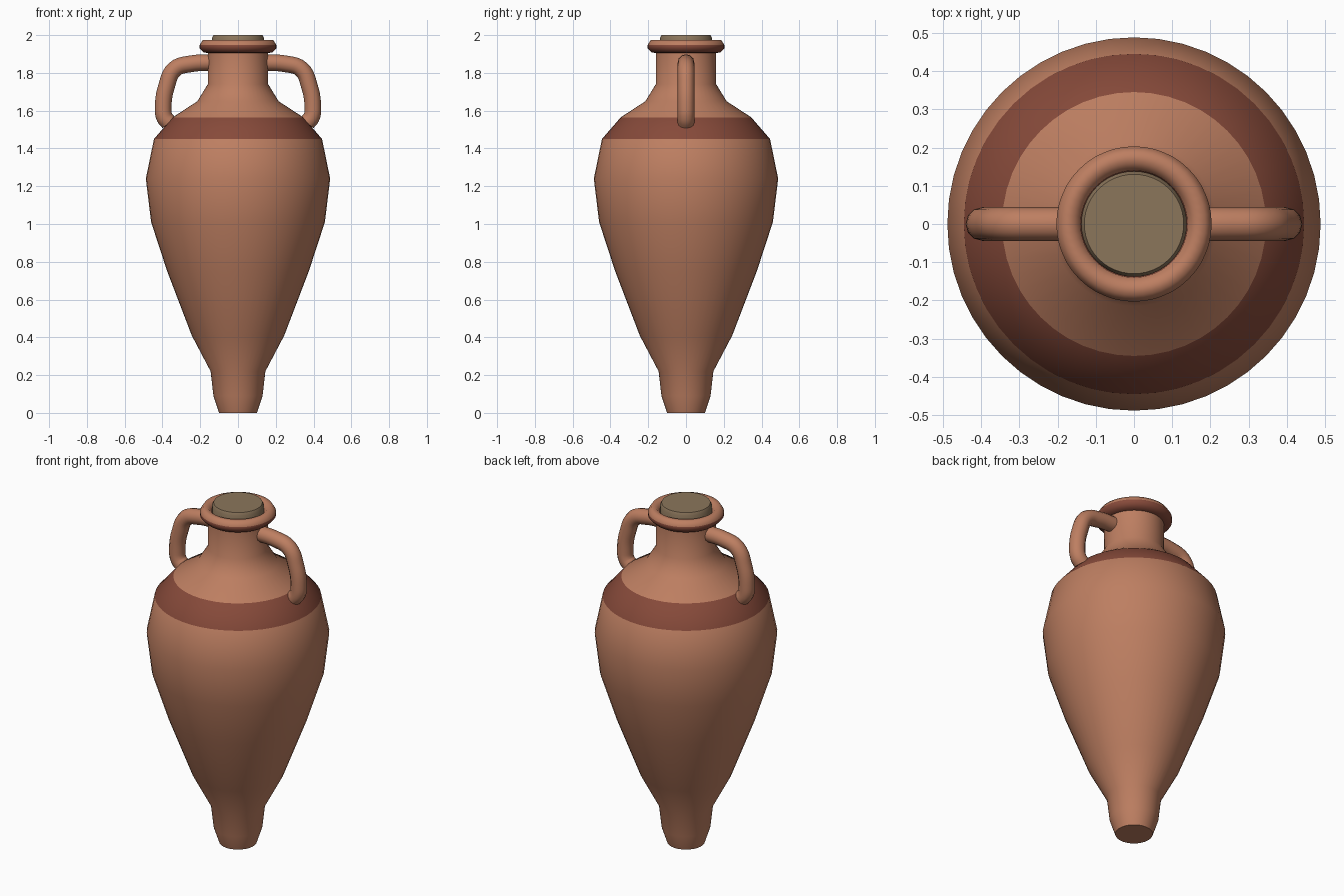
import bpy
import bmesh
import math
from mathutils import Vector

cube = bpy.data.objects.get("Cube")
if cube:
    bpy.data.objects.remove(cube, do_unlink=True)

SEGMENTS = 48


def material(name, color):
    mat = bpy.data.materials.new(name)
    mat.use_nodes = True
    mat.diffuse_color = (*color, 1)
    bsdf = mat.node_tree.nodes["Principled BSDF"]
    bsdf.inputs["Base Color"].default_value = (*color, 1)
    bsdf.inputs["Roughness"].default_value = 0.9
    return mat


clay = material("terracotta", (0.51, 0.21, 0.12))
paint = material("dark_red_slip", (0.24, 0.068, 0.042))
cork = material("stopper_cork", (0.26, 0.18, 0.105))


def finish(name, bm, mats, angle):
    mesh = bpy.data.meshes.new(name)
    bmesh.ops.recalc_face_normals(bm, faces=bm.faces)
    bm.to_mesh(mesh)
    bm.free()
    for mat in mats:
        mesh.materials.append(mat)
    obj = bpy.data.objects.new(name, mesh)
    bpy.context.collection.objects.link(obj)
    bpy.ops.object.select_all(action='DESELECT')
    obj.select_set(True)
    bpy.context.view_layer.objects.active = obj
    bpy.ops.object.shade_smooth_by_angle(angle=math.radians(angle))
    return obj


def lathe(name, profile, mats, painted=None, angle=40):
    """Spin an (r, z) profile round the z axis; painted(z) picks slot 1."""
    bm = bmesh.new()
    verts = [bm.verts.new((r, 0, z)) for r, z in profile]
    edges = [bm.edges.new(pair) for pair in zip(verts, verts[1:])]
    bmesh.ops.spin(bm, geom=verts + edges, cent=(0, 0, 0), axis=(0, 0, 1),
                   angle=math.tau, steps=SEGMENTS, use_duplicate=False)
    bmesh.ops.remove_doubles(bm, verts=bm.verts, dist=0.0005)
    if painted:
        for face in bm.faces:
            face.material_index = int(painted(face.calc_center_median().z))
    return finish(name, bm, mats, angle)


# Jar body, with a painted shoulder band
lathe("jar_body",
      [(0, 0), (0.10, 0), (0.13, 0.09), (0.145, 0.22), (0.245, 0.41),
       (0.375, 0.75), (0.46, 1.01), (0.488, 1.24), (0.445, 1.45),
       (0.345, 1.565), (0.215, 1.65), (0.16, 1.74), (0.16, 1.92)],
      [clay, paint], lambda z: 1.45 < z < 1.565, 50)

# Rolled lip, painted on its underside
lathe("rim",
      [(0.155, 1.905), (0.182, 1.908), (0.203, 1.93), (0.203, 1.948),
       (0.186, 1.975), (0.16, 1.975), (0.14, 1.955), (0.135, 1.92)],
      [clay, paint], lambda z: z < 1.948, 60)

# Stopper
lathe("stopper",
      [(0, 1.92), (0.138, 1.92), (0.138, 1.985), (0.13, 2), (0, 2)], [cork])


def handle(name, side):
    """Sweep a round section along a smooth path in the xz plane."""
    points = [(0.14, 1.855), (0.25, 1.848), (0.335, 1.82), (0.378, 1.73),
              (0.396, 1.62), (0.389, 1.565), (0.365, 1.535)]
    curve = bpy.data.curves.new(name, 'CURVE')
    curve.dimensions = '3D'
    curve.bevel_depth = 0.044
    curve.bevel_resolution = 4
    curve.resolution_u = 5
    curve.use_fill_caps = True
    spline = curve.splines.new('BEZIER')
    spline.bezier_points.add(len(points) - 1)
    for point, (x, z) in zip(spline.bezier_points, points):
        point.co = Vector((side * x, 0, z))
        point.handle_left_type = point.handle_right_type = 'AUTO'
    curve.materials.append(clay)
    obj = bpy.data.objects.new(name, curve)
    bpy.context.collection.objects.link(obj)
    bpy.ops.object.select_all(action='DESELECT')
    obj.select_set(True)
    bpy.context.view_layer.objects.active = obj
    bpy.ops.object.convert(target='MESH')
    bpy.ops.object.shade_smooth_by_angle(angle=math.radians(50))


handle("left_handle", 1)
handle("right_handle", -1)
